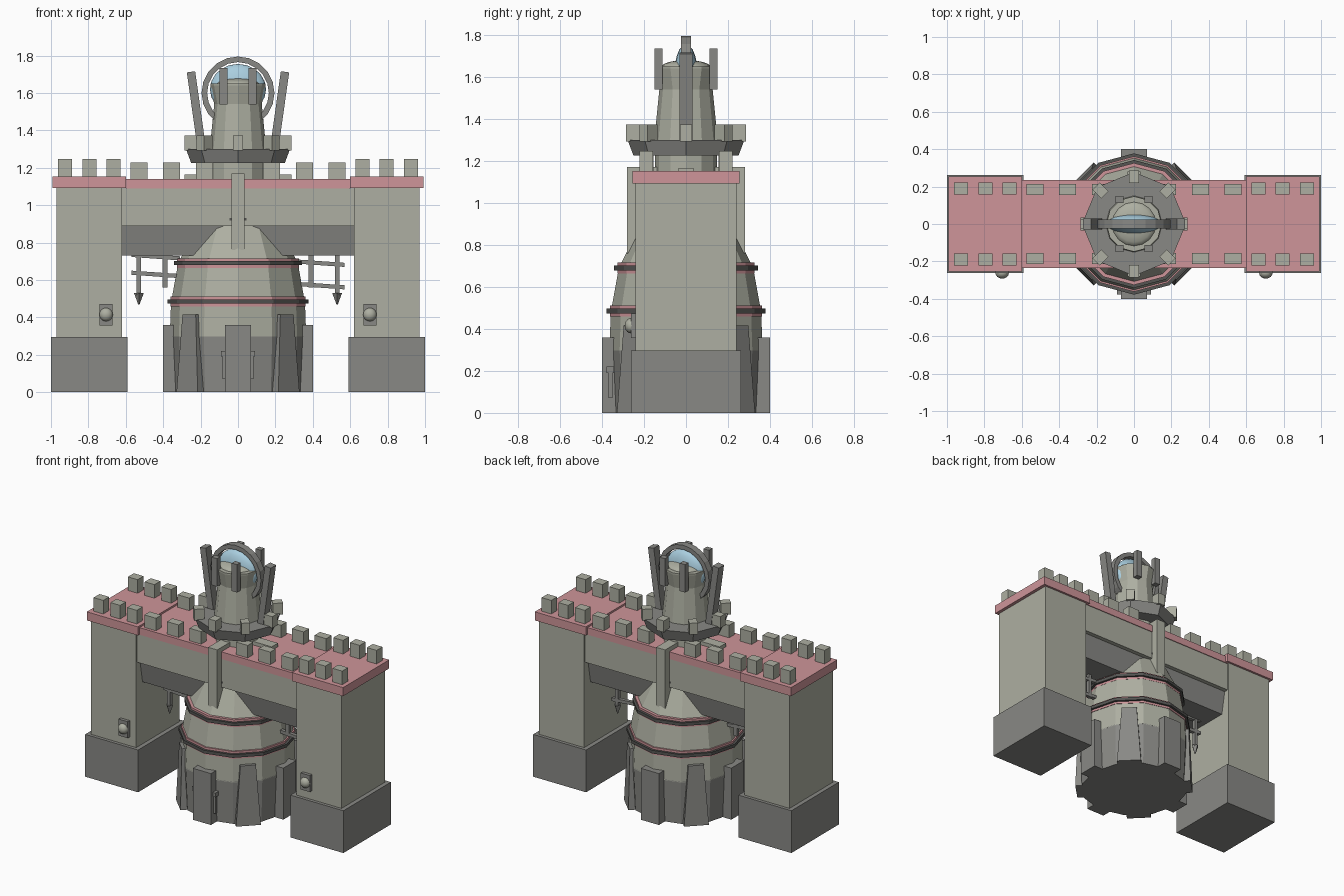
import bpy, bmesh
from math import sin, cos, pi, radians
from mathutils import Matrix, Vector

old = bpy.data.objects.get("Cube")
if old:
    bpy.data.objects.remove(old)


def material(name, r, g, b):
    m = bpy.data.materials.new(name)
    m.use_nodes = True
    m.diffuse_color = (r, g, b, 1)
    bsdf = m.node_tree.nodes["Principled BSDF"]
    bsdf.inputs["Base Color"].default_value = (r, g, b, 1)
    bsdf.inputs["Roughness"].default_value = 0.8
    return m


STONE = material("pale_stone", 0.42, 0.43, 0.36)
DARK = material("dark_stone", 0.25, 0.25, 0.235)
IRON = material("iron", 0.09, 0.09, 0.085)
PINK = material("rose_trim", 0.62, 0.30, 0.32)
GLASS = material("blue_glass", 0.40, 0.62, 0.74)


def finish(bm, name, mat):
    bmesh.ops.recalc_face_normals(bm, faces=bm.faces)
    mesh = bpy.data.meshes.new(name)
    bm.to_mesh(mesh)
    bm.free()
    mesh.materials.append(mat)
    ob = bpy.data.objects.new(name, mesh)
    bpy.context.scene.collection.objects.link(ob)
    return ob


def box(name, mat, centre, size, turn=0, tilt=0, taper=1):
    """Box with an optional z turn, y tilt and narrowed top or bottom."""
    bm = bmesh.new()
    bmesh.ops.create_cube(bm, size=1)
    for v in bm.verts:
        if v.co.z < 0:
            v.co.y *= taper
        v.co = Vector(a * b for a, b in zip(v.co, size))
    bm.transform(Matrix.Translation(centre) @ Matrix.Rotation(turn, 4, "Z")
                 @ Matrix.Rotation(tilt, 4, "Y"))
    return finish(bm, name, mat)


def lathe(name, mat, profile, sides=12, closed=False):
    """Faceted solid of revolution from (radius, height) points."""
    bm = bmesh.new()
    rings = [[bm.verts.new((r * sin(2 * pi * i / sides), -r * cos(2 * pi * i / sides), z))
              for i in range(sides)] for r, z in profile]
    pairs = list(zip(rings, rings[1:]))
    if closed:
        pairs.append((rings[-1], rings[0]))
    else:
        bm.faces.new(rings[0])
        bm.faces.new(rings[-1])
    for a, b in pairs:
        for i in range(sides):
            j = (i + 1) % sides
            bm.faces.new((a[i], a[j], b[j], b[i]))
    return finish(bm, name, mat)


def hoop(name, mat, r_in, r_out, z0, z1, sides=12):
    return lathe(name, mat, [(r_in, z0), (r_out, z0), (r_out, z1), (r_in, z1)], sides, True)


def ball(name, mat, centre, size, rings=10):
    bm = bmesh.new()
    bmesh.ops.create_uvsphere(bm, u_segments=16, v_segments=rings, radius=1)
    bm.transform(Matrix.Translation(centre) @ Matrix.Diagonal((*size, 1)))
    ob = finish(bm, name, mat)
    for p in ob.data.polygons:
        p.use_smooth = True
    return ob


# Gate pillars with caps, battlements and wall lamps
for s, side in ((-1, "right"), (1, "left")):
    box(f"pillar_base_{side}", DARK, (s * 0.795, 0, 0.148), (0.41, 0.525, 0.296))
    box(f"pillar_{side}", STONE, (s * 0.795, 0, 0.695), (0.35, 0.48, 0.81))
    box(f"pillar_cap_{side}", PINK, (s * 0.795, 0, 1.123), (0.395, 0.51, 0.06))
    for y in (-0.19, 0.19):
        for x in (0.665, 0.795, 0.925):
            box(f"pillar_merlon_{side}", STONE, (s * x, y, 1.198), (0.075, 0.065, 0.1))
        for x in (0.18, 0.355, 0.53):
            box(f"deck_merlon_{side}", STONE, (s * x, y * 0.97, 1.18), (0.09, 0.06, 0.095))
    box(f"lamp_plate_{side}", DARK, (s * 0.705, -0.248, 0.415), (0.07, 0.03, 0.115))
    ball(f"lamp_{side}", STONE, (s * 0.705, -0.262, 0.415), (0.036, 0.03, 0.036))

# Bridge between the pillars
box("bridge_beam", STONE, (0, 0, 0.99), (1.24, 0.46, 0.2))
box("bridge_underbeam", DARK, (0, 0, 0.81), (1.24, 0.4, 0.16), taper=0.85)
box("bridge_deck", PINK, (0, 0, 1.115), (1.2, 0.47, 0.05))
box("cross_rib_long", STONE, (0, 0, 0.965), (0.07, 0.56, 0.41))
box("cross_rib_wide", STONE, (0, 0, 1.14), (0.57, 0.07, 0.05))

# Vat under the bridge
lathe("vat_base", DARK, [(0.352, 0), (0.365, 0.3)])
lathe("vat_body", STONE, [(0.365, 0.295), (0.358, 0.48), (0.32, 0.69),
                          (0.305, 0.72), (0.22, 0.89), (0.15, 1.0)])
for z, r in ((0.485, 0.362), (0.69, 0.326)):
    hoop("vat_trim", PINK, r - 0.04, r, z - 0.026, z + 0.026)
    hoop("vat_hoop", IRON, r - 0.04, r + 0.016, z - 0.011, z + 0.011)
hoop("vat_neck_hoop", IRON, 0.2, 0.242, 0.918, 0.932)

# Buttresses: four broad, four slim and splayed
for i in range(4):
    a = i * pi / 2
    box("broad_buttress", DARK, (0.355 * cos(a), 0.355 * sin(a), 0.18), (0.09, 0.14, 0.36), a)
    a += pi / 4
    bm = bmesh.new()
    bmesh.ops.create_cube(bm, size=1)
    for v in bm.verts:
        top = v.co.z > 0
        v.co.x = (0.37 if top else 0.385) if v.co.x > 0 else 0.3
        v.co.y *= 0.1 if top else 0.16
        v.co.z = 0.415 if top else 0
    bm.transform(Matrix.Rotation(a, 4, "Z"))
    finish(bm, "slim_buttress", DARK)

# Small bracket on the front buttress
box("bracket_bar", DARK, (0, -0.36, 0.205), (0.18, 0.035, 0.03))
for s in (-1, 1):
    box("bracket_rod", DARK, (s * 0.077, -0.36, 0.145), (0.014, 0.02, 0.15))

# Side railings with pointed hanging rods
for s in (-1, 1):
    heights = (0.63, 0.725) if s < 0 else (0.57, 0.69)
    for z in heights:
        box("rail", DARK, (s * 0.44, 0, z), (0.26, 0.025, 0.022), tilt=radians(4))
    for x, low in ((0.53, 0.52), (0.39, 0.56)):
        box("hanging_rod", DARK, (s * x, 0, (0.74 + low) / 2), (0.025, 0.025, 0.74 - low))
    bm = bmesh.new()
    bmesh.ops.create_cone(bm, cap_ends=True, segments=4, radius1=0.004, radius2=0.026, depth=0.06)
    bm.transform(Matrix.Translation((s * 0.53, 0, 0.5)))
    finish(bm, "rod_tip", DARK)

# Turret: drum, eight-sided gallery and flared shaft
lathe("turret_drum", STONE, [(0.148, 1.13), (0.148, 1.24)])
lathe("gallery", DARK, [(0.25, 1.225), (0.278, 1.3)], 8)
for i in range(8):
    a = i * pi / 4
    box("gallery_merlon", STONE, (0.253 * cos(a), 0.253 * sin(a), 1.333),
        (0.065, 0.055, 0.08), a)
lathe("turret_shaft", STONE, [(0.152, 1.29), (0.127, 1.54), (0.148, 1.64), (0.148, 1.65)])
ball("turret_dome", STONE, (0, 0, 1.645), (0.12, 0.12, 0.035))
ball("glass_lens", GLASS, (0, 0, 1.62), (0.15, 0.055, 0.135))

# Upright ring around the lens, made as a flat-sided hoop
ring = hoop("lens_ring", DARK, 0.165, 0.195, -0.024, 0.024, 20)
ring.data.transform(Matrix.Translation((0, 0, 1.6)) @ Matrix.Rotation(pi / 2, 4, "X"))

# Leaning fins and upright posts
for s in (-1, 1):
    box("leaning_fin", DARK, (s * 0.222, 0, 1.505), (0.045, 0.06, 0.42), tilt=s * radians(8))
    for t in (-1, 1):
        box("turret_post", DARK, (s * 0.078, t * 0.132, 1.637), (0.042, 0.038, 0.195))
